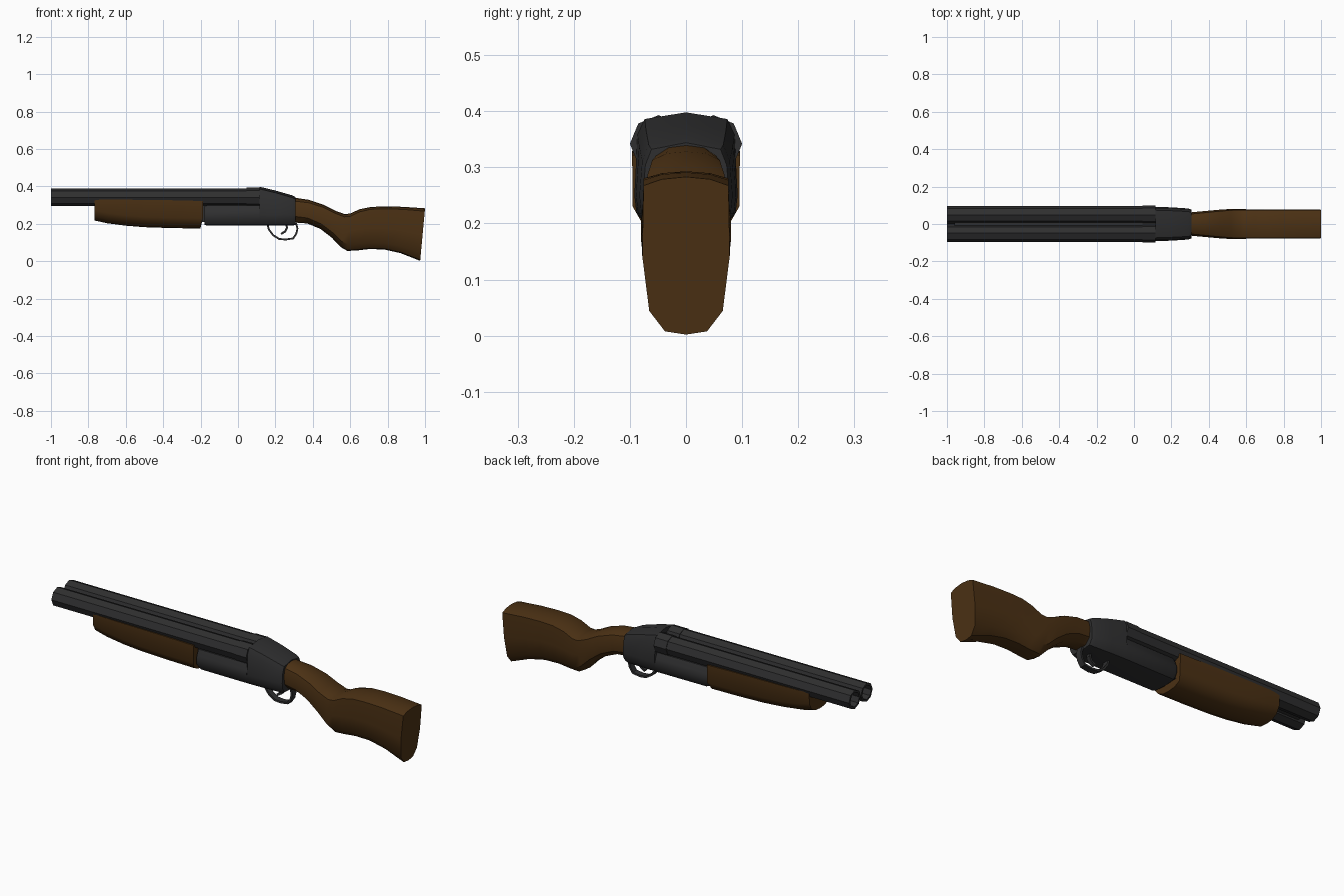
import bpy, bmesh, math
from mathutils import Vector

if "Cube" in bpy.data.objects:
    bpy.data.objects.remove(bpy.data.objects["Cube"])


def material(name, rgb):
    m = bpy.data.materials.new(name)
    m.diffuse_color = (*rgb, 1)
    m.use_nodes = True
    m.node_tree.nodes["Principled BSDF"].inputs["Base Color"].default_value = m.diffuse_color
    return m


METAL = material("dark_metal", (0.028, 0.028, 0.029))
WOOD = material("brown_wood", (0.072, 0.031, 0.007))


def finish(bm, name, mat, angle=35):
    """Turn a bmesh into an object, smooth with sharp edges kept."""
    bmesh.ops.remove_doubles(bm, verts=bm.verts, dist=1e-5)
    bmesh.ops.recalc_face_normals(bm, faces=bm.faces)
    for f in bm.faces:
        f.smooth = True
    for e in bm.edges:
        e.smooth = e.is_manifold and e.calc_face_angle(0) < math.radians(angle)
    me = bpy.data.meshes.new(name)
    bm.to_mesh(me)
    bm.free()
    me.materials.append(mat)
    ob = bpy.data.objects.new(name, me)
    bpy.context.collection.objects.link(ob)
    return ob


def loft(name, rings, mat, cap=True, closed=False, angle=35):
    bm = bmesh.new()
    vr = [[bm.verts.new(p) for p in r] for r in rings]
    n = len(rings[0])
    pairs = list(zip(vr, vr[1:])) + ([(vr[-1], vr[0])] if closed else [])
    for a, b in pairs:
        for i in range(n):
            j = (i + 1) % n
            bm.faces.new((a[i], a[j], b[j], b[i]))
    if cap and not closed:
        bm.faces.new(vr[0])
        bm.faces.new(vr[-1])
    return finish(bm, name, mat, angle)


def mirrored(half):
    """Close a half section (first and last point on y = 0) across y."""
    return half + [(x, -y, z) for x, y, z in half[-2:0:-1]]


def box(name, lo, hi, mat):
    return loft(name, [[(x, lo[1], lo[2]), (x, hi[1], lo[2]), (x, hi[1], hi[2]), (x, lo[1], hi[2])]
                       for x in (lo[0], hi[0])], mat)


# Twin eight-sided hollow barrels with breech collars
def octagon(x, y, r):
    return [(x, y + r * math.cos(k * math.pi / 4), 0.342 + r * math.sin(k * math.pi / 4)) for k in range(8)]


for side, y in (("left", 0.049), ("right", -0.049)):
    loft(side + "_barrel", [octagon(x, y, r) for x, r in
         ((-0.6, 0.037), (-1.0, 0.037), (-1.0, 0.048), (0.112, 0.048))], METAL)
    loft(side + "_breech_collar", [octagon(x, y, 0.051) for x in (0.045, 0.116)], METAL)
box("barrel_rib", (-0.96, -0.012, 0.315), (0.12, 0.012, 0.362), METAL)


# Receiver: low under the barrels, stepping up behind the breech
def receiver_ring(x, w, top, bottom):
    return mirrored([(x, 0, top), (x, 0.8 * w, top - 0.012), (x, 0.94 * w, top - 0.04), (x, w, 0.25),
                     (x, 0.96 * w, bottom + 0.028), (x, 0.76 * w, bottom + 0.005), (x, 0, bottom)])


loft("receiver", [receiver_ring(*s) for s in (
    (-0.18, 0.084, 0.305, 0.195), (-0.165, 0.09, 0.31, 0.19), (0.114, 0.092, 0.31, 0.19),
    (0.116, 0.092, 0.398, 0.19), (0.2, 0.089, 0.378, 0.19), (0.29, 0.083, 0.352, 0.19),
    (0.307, 0.077, 0.344, 0.194))], METAL, angle=40)

# Fore-end: boat-shaped grip under the barrels
fore = []
for x, bottom, top, w in ((-0.768, 0.218, 0.33, 0.09), (-0.7, 0.203, 0.33, 0.094), (-0.6, 0.19, 0.329, 0.096),
                          (-0.5, 0.182, 0.328, 0.096), (-0.35, 0.177, 0.326, 0.096), (-0.2, 0.175, 0.322, 0.096)):
    e = 0.012 if x == -0.2 else 0
    fore.append(mirrored([(x + e, 0, top), (x + e, w, top), (x + e, 0.99 * w, bottom + 0.055),
                          (x, 0.78 * w, bottom + 0.02), (x, 0.42 * w, bottom + 0.003), (x, 0, bottom)]))
loft("fore_end", fore, WOOD)
box("fore_end_hinge", (-0.21, -0.06, 0.21), (-0.17, 0.06, 0.3), METAL)

# Stock: neck section blends into the butt section; rows are top x, z, bottom x, z, half width
NECK = ((0, 1), (0.5, 0.97), (0.85, 0.86), (1, 0.6), (0.93, 0.25), (0.5, 0.03), (0, 0))
BUTT = ((0, 1), (0.55, 0.985), (0.97, 0.945), (1, 0.5), (0.84, 0.15), (0.48, 0.02), (0, 0))
stock = []
for tx, tz, bx, bz, w in ((0.3, 0.34, 0.3, 0.207, 0.062), (0.38, 0.328, 0.37, 0.202, 0.069),
                          (0.46, 0.301, 0.44, 0.173, 0.076), (0.52, 0.27, 0.5, 0.127, 0.08),
                          (0.57, 0.252, 0.55, 0.075, 0.08), (0.6, 0.255, 0.585, 0.055, 0.079),
                          (0.65, 0.278, 0.64, 0.058, 0.078), (0.71, 0.29, 0.7, 0.065, 0.078),
                          (0.78, 0.293, 0.78, 0.063, 0.078), (0.88, 0.291, 0.87, 0.043, 0.078),
                          (1.0, 0.283, 0.974, 0.002, 0.078)):
    k = min(1, (tx - 0.3) / 0.4)
    half = []
    for (ya, ta), (yb, tb) in zip(NECK, BUTT):
        t = ta + (tb - ta) * k
        half.append((bx + (tx - bx) * t, w * (ya + (yb - ya) * k), bz + (tz - bz) * t))
    stock.append(mirrored(half))
loft("stock", stock, WOOD)


# Trigger guard and trigger: flat strips swept along a path in the xz plane
def strip(name, path, half_width, thick):
    rings = []
    for i, (x, z) in enumerate(path):
        a, b = path[max(i - 1, 0)], path[min(i + 1, len(path) - 1)]
        d = Vector((b[0] - a[0], b[1] - a[1])).normalized()
        nx, nz = -d.y * thick / 2, d.x * thick / 2
        rings.append([(x + s * nx, y, z + s * nz) for s, y in
                      ((1, half_width), (1, -half_width), (-1, -half_width), (-1, half_width))])
    loft(name, rings, METAL)


strip("trigger_guard", [(0.157, 0.2), (0.165, 0.17), (0.187, 0.14), (0.22, 0.119), (0.255, 0.116),
                        (0.295, 0.122), (0.312, 0.148), (0.318, 0.175), (0.31, 0.205)], 0.016, 0.01)
strip("trigger", [(0.258, 0.2), (0.262, 0.178), (0.252, 0.159), (0.23, 0.146)], 0.01, 0.011)
